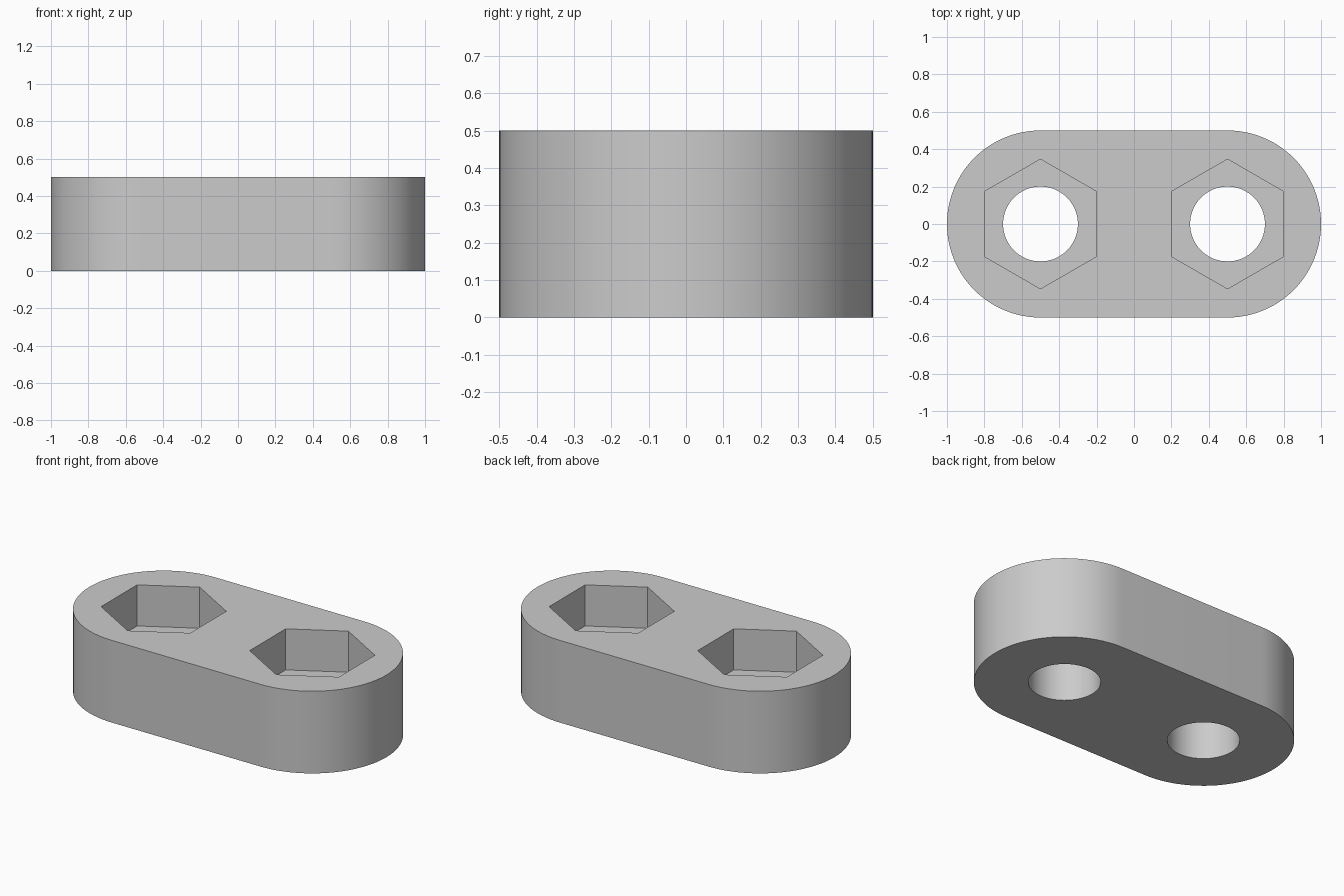
import bpy, bmesh, math

if "Cube" in bpy.data.objects:
    bpy.data.objects.remove(bpy.data.objects["Cube"])

HEIGHT, POCKET_FLOOR = 0.5, 0.25
HEX_RADIUS = 0.3 / math.cos(math.pi / 6)


def arc(cx, radius, start, end, steps, closed=False):
    """Points along an arc centred on (cx, 0)."""
    count = steps if closed else steps + 1
    return [(cx + radius * math.cos(start + (end - start) * i / steps),
             radius * math.sin(start + (end - start) * i / steps)) for i in range(count)]


def prism(name, outline, z0, z1):
    """Extrude a closed outline from z0 to z1."""
    bm = bmesh.new()
    face = bm.faces.new([bm.verts.new((x, y, z0)) for x, y in outline])
    top = bmesh.ops.extrude_face_region(bm, geom=[face])["geom"]
    bmesh.ops.translate(bm, vec=(0, 0, z1 - z0),
                        verts=[v for v in top if isinstance(v, bmesh.types.BMVert)])
    bmesh.ops.recalc_face_normals(bm, faces=bm.faces)
    mesh = bpy.data.meshes.new(name)
    bm.to_mesh(mesh)
    bm.free()
    obj = bpy.data.objects.new(name, mesh)
    bpy.context.collection.objects.link(obj)
    return obj


# Rounded link body
half = math.pi / 2
body = prism("link_body", arc(0.5, 0.5, -half, half, 48) + arc(-0.5, 0.5, half, 3 * half, 48),
             0, HEIGHT)
grey = bpy.data.materials.new("light grey")
grey.diffuse_color = (0.6, 0.6, 0.6, 1)
grey.use_nodes = True
grey.node_tree.nodes["Principled BSDF"].inputs["Base Color"].default_value = grey.diffuse_color
body.data.materials.append(grey)

# Hexagonal nut pocket above a round through hole, at each end
cutters = []
for side, x in (("left", -0.5), ("right", 0.5)):
    cutters.append(prism(side + "_hole_cutter",
                         arc(x, 0.2, 0, math.tau, 64, True), -0.1, HEIGHT + 0.1))
    cutters.append(prism(side + "_pocket_cutter",
                         arc(x, HEX_RADIUS, half, half + math.tau, 6, True),
                         POCKET_FLOOR, HEIGHT + 0.2))

bpy.context.view_layer.objects.active = body
body.select_set(True)
for cutter in cutters:
    cutter.hide_render = True
    mod = body.modifiers.new(cutter.name, "BOOLEAN")
    mod.operation, mod.solver, mod.object = "DIFFERENCE", "EXACT", cutter
    bpy.ops.object.modifier_apply(modifier=mod.name)
for cutter in cutters:
    bpy.data.objects.remove(cutter)

# Smooth round walls, crisp rims and pocket corners
bpy.ops.object.shade_smooth_by_angle(angle=math.radians(30))
